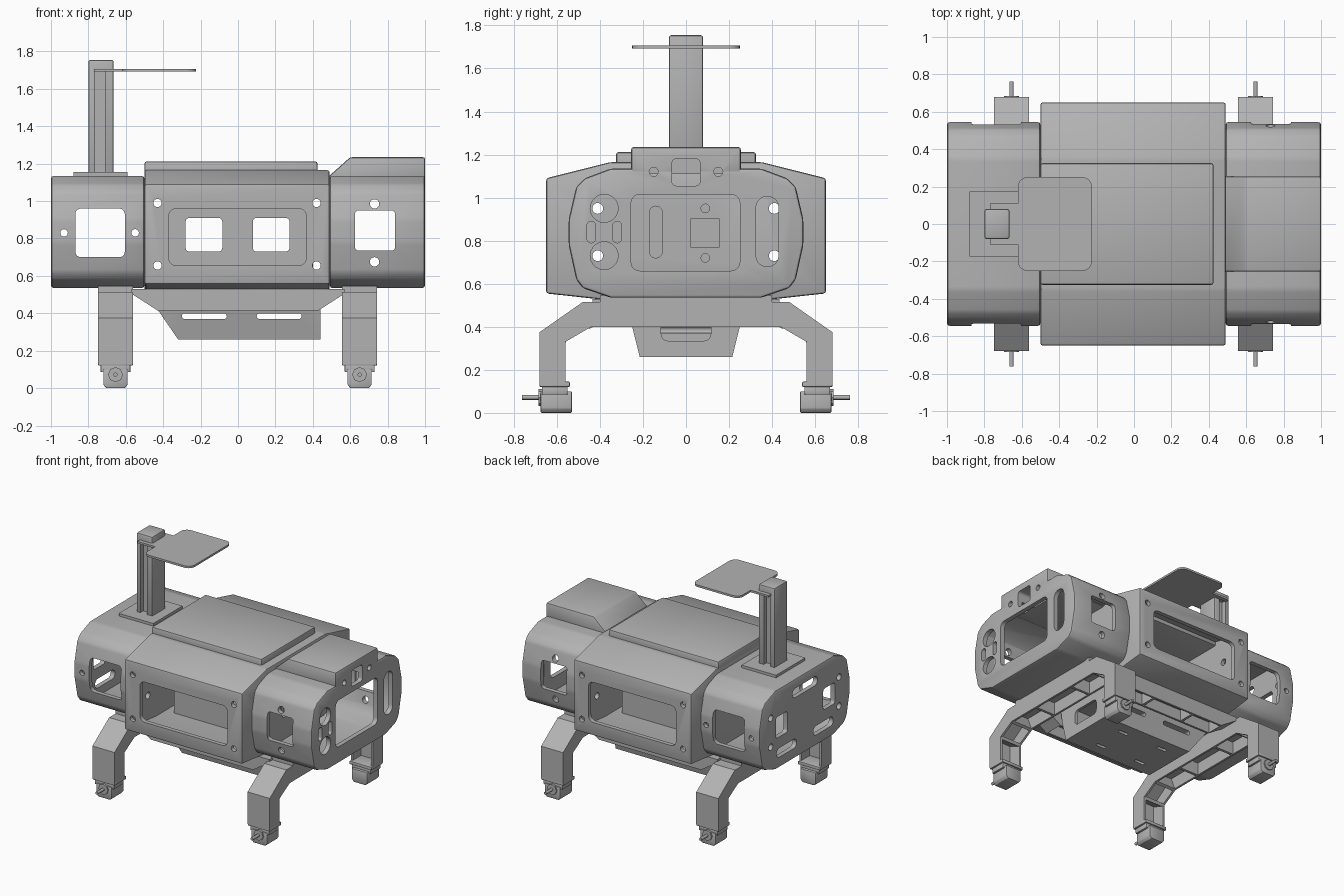
import bpy, bmesh, math
from mathutils import Vector

if "Cube" in bpy.data.objects:
    bpy.data.objects.remove(bpy.data.objects["Cube"], do_unlink=True)

grey = bpy.data.materials.new("plain_grey")
grey.use_nodes = True
grey.diffuse_color = (0.45, 0.45, 0.45, 1)
grey.node_tree.nodes["Principled BSDF"].inputs["Base Color"].default_value = grey.diffuse_color
parts = []


def add_mesh(name, bm, bevel=0):
    bmesh.ops.recalc_face_normals(bm, faces=bm.faces[:])
    if bevel:
        bmesh.ops.bevel(bm, geom=bm.edges[:], offset=bevel, segments=2,
                        profile=0.5, affect='EDGES', clamp_overlap=True)
    mesh = bpy.data.meshes.new(name)
    bm.to_mesh(mesh)
    bm.free()
    mesh.materials.append(grey)
    ob = bpy.data.objects.new(name, mesh)
    bpy.context.collection.objects.link(ob)
    parts.append(ob)
    return ob


def prism(name, pts, axis, a, b, bevel=0):
    """Extrude a 2D outline along an axis, from a to b."""
    place = {'x': lambda p, t: (t, p[0], p[1]),
             'y': lambda p, t: (p[0], t, p[1]),
             'z': lambda p, t: (p[0], p[1], t)}[axis]
    bm = bmesh.new()
    face = bm.faces.new([bm.verts.new(place(p, a)) for p in pts])
    ext = bmesh.ops.extrude_face_region(bm, geom=[face])
    shift = Vector(place((0, 0), b - a))
    bmesh.ops.translate(bm, vec=shift, verts=[v for v in ext['geom'] if isinstance(v, bmesh.types.BMVert)])
    return add_mesh(name, bm, bevel)


def rect(u0, u1, v0, v1, r=0.0):
    """Rectangle outline with rounded corners."""
    if not r:
        return [(u0, v0), (u1, v0), (u1, v1), (u0, v1)]
    corners = [(u1 - r, v1 - r), (u0 + r, v1 - r), (u0 + r, v0 + r), (u1 - r, v0 + r)]
    return [(c[0] + r * math.cos(t), c[1] + r * math.sin(t))
            for k, c in enumerate(corners)
            for t in [(k + s / 5) * math.pi / 2 for s in range(6)]]


def disc(u, v, r, n=20):
    return [(u + r * math.cos(math.tau * k / n), v + r * math.sin(math.tau * k / n)) for k in range(n)]


def box(name, x0, x1, y0, y1, z0, z1, bevel=0):
    return prism(name, rect(x0, x1, y0, y1), 'z', z0, z1, bevel)


def cut(ob, cuts):
    """Subtract (outline, axis, from, to) prisms and bake the result."""
    tools = []
    for c in cuts:
        tool = prism("cutter", *c)
        tool.hide_render = True
        parts.remove(tool)
        mod = ob.modifiers.new("cut", 'BOOLEAN')
        mod.operation, mod.solver, mod.object = 'DIFFERENCE', 'EXACT', tool
        tools.append(tool)
    dg = bpy.context.evaluated_depsgraph_get()
    dg.update()
    baked = bpy.data.meshes.new_from_object(ob.evaluated_get(dg))
    ob.modifiers.clear()
    ob.data = baked
    for tool in tools:
        bpy.data.objects.remove(tool, do_unlink=True)


def full(half):
    """Mirror a half outline across the centre line."""
    return half + [(-u, v) for u, v in reversed(half)]


def shrink(pts, f):
    return [(u * f, 0.84 + (v - 0.84) * f) for u, v in pts]


# Body outlines
end_outline = full([(0.35, 0.535), (0.48, 0.58), (0.51, 0.62), (0.545, 0.78),
                    (0.545, 0.90), (0.51, 1.05), (0.47, 1.09), (0.35, 1.135)])
mid_outline = full([(0.33, 0.52), (0.65, 0.555), (0.65, 1.09), (0.35, 1.165)])
bolt_spots = [(y, z) for y in (-0.41, 0.41) for z in (0.73, 0.95)]

# Rear shell with side windows and end plate openings
rear = prism("rear_shell", end_outline, 'x', -1, -0.5, 0.015)
rear_end = [rect(-0.15, 0.15, 0.995, 1.065, 0.034), rect(-0.36, -0.22, 0.77, 0.93, 0.02),
            rect(0.21, 0.35, 0.77, 0.93, 0.02), rect(-0.34, -0.10, 0.615, 0.685, 0.034),
            rect(0.10, 0.34, 0.615, 0.685, 0.034)]
rear_end += [disc(y, z, 0.025) for y, z in bolt_spots]
cut(rear, [(shrink(end_outline, 0.94), 'x', -0.965, -0.4),
           (rect(-0.87, -0.605, 0.70, 0.96, 0.03), 'y', -0.8, 0.8)]
    + [(disc(x, 0.83, 0.02), 'y', -0.8, 0.8) for x in (-0.93, -0.55)]
    + [(o, 'x', -1.1, -0.94) for o in rear_end])

# Front shell with large end window, round lamp holes and slots
front = prism("front_shell", end_outline, 'x', 0.49, 1, 0.015)
hump_holes = [(rect(-0.065, 0.065, 1.055, 1.18, 0.02), 'x', 0.85, 1.1)]
hump_holes += [(disc(y, 1.12, 0.021), 'x', 0.85, 1.1) for y in (-0.15, 0.15)]
front_end = [rect(-0.255, 0.25, 0.66, 1.015, 0.04), rect(0.325, 0.43, 0.68, 1.005, 0.05),
             disc(-0.38, 0.95, 0.065), disc(-0.38, 0.73, 0.065),
             rect(-0.46, -0.42, 0.79, 0.89, 0.019), rect(-0.34, -0.30, 0.79, 0.89, 0.019)]
cut(front, [(shrink(end_outline, 0.94), 'x', 0.4, 0.965),
            (rect(0.625, 0.84, 0.735, 0.95, 0.02), 'y', -0.8, 0.8)]
    + [(disc(0.73, z, 0.025), 'y', -0.8, 0.8) for z in (0.675, 0.985)]
    + [(o, 'x', 0.94, 1.1) for o in front_end] + hump_holes)

# Raised hump over the front shell
hump = prism("front_hump", [(0.46, 1.11), (0.60, 1.235), (1, 1.235), (1, 1.11)], 'y', -0.255, 0.255, 0.012)
cut(hump, hump_holes)

# Middle shell; its end walls act as bulkheads
middle = prism("middle_shell", mid_outline, 'x', -0.5, 0.49, 0.012)
bulkhead = [rect(-0.17, -0.11, 0.72, 0.96, 0.029), rect(0.02, 0.155, 0.77, 0.90),
            disc(0.09, 0.95, 0.02), disc(0.09, 0.72, 0.02)]
cut(middle, [(shrink(mid_outline, 0.95), 'x', -0.47, 0.46),
             (rect(-0.37, 0.365, 0.655, 0.96, 0.04), 'y', -0.8, 0.8)]
    + [(disc(x, z, 0.022), 'y', -0.8, 0.8) for x in (-0.43, 0.42) for z in (0.655, 0.99)]
    + [(disc(y, z, 0.025), 'x', -0.6, 0.6) for y, z in bolt_spots]
    + [(o, 'x', 0.42, 0.6) for o in bulkhead])

# Equipment case inside the middle shell
case = box("inner_case", -0.4, 0.4, -0.2, 0.2, 0.53, 0.97)
cut(case, [(rect(-0.38, 0.38, 0.56, 0.95), 'y', -0.18, 0.18)]
    + [(rect(x - 0.098, x + 0.098, 0.73, 0.91, 0.02), 'y', -0.3, 0.3) for x in (-0.182, 0.177)])

# Roof lid
box("roof_lid", -0.5, 0.425, -0.325, 0.325, 1.12, 1.212, 0.012)

# Mast with side grooves, foot plate and flat antenna panel
box("mast_plate", -0.88, -0.59, -0.175, 0.175, 1.125, 1.155)
mast = box("mast", -0.80, -0.665, -0.08, 0.08, 1.14, 1.755, 0.012)
cut(mast, [(rect(-0.765, -0.71, s - 0.035, s + 0.035), 'z', 1.1, 1.70) for s in (-0.08, 0.08)])
prism("antenna_panel", rect(-0.62, -0.225, -0.25, 0.25, 0.05), 'z', 1.692, 1.707)
for s in (-1, 1):
    box("panel_arm", -0.77, -0.6, s * 0.095 - 0.015, s * 0.095 + 0.015, 1.692, 1.707)
box("panel_bridge", -0.68, -0.6, -0.1, 0.1, 1.692, 1.707)

# Arched leg frames: outer skin, side flanges, ribs and feet
outer = full([(0.68, 0.13), (0.68, 0.375), (0.48, 0.515)])
under = full([(0.66, 0.13), (0.66, 0.365), (0.474, 0.495)])
inner = full([(0.56, 0.13), (0.56, 0.33), (0.44, 0.40)])
for x in (-0.655, 0.65):
    prism("leg_arch_skin", outer + under[::-1], 'x', x - 0.093, x + 0.093)
    for f in (x - 0.093, x + 0.077):
        prism("leg_arch_flange", outer + inner[::-1], 'x', f, f + 0.016)
    box("leg_mount_plate", x - 0.093, x + 0.093, -0.4, 0.4, 0.51, 0.545)
    for s in (-1, 1):
        ribs = [[(0.18, 0.40), (0.20, 0.40), (0.20, 0.505), (0.18, 0.505)],
                [(0.43, 0.40), (0.45, 0.39), (0.49, 0.49), (0.47, 0.50)],
                [(0.555, 0.335), (0.565, 0.315), (0.67, 0.36), (0.66, 0.375)]]
        for r in ribs:
            prism("leg_rib", [(s * y, z) for y, z in r], 'x', x - 0.085, x + 0.085)

        def span(a, b):
            return sorted((s * a, s * b))
        box("ankle_collar", x - 0.093, x + 0.093, *span(0.54, 0.68), 0.12, 0.145, 0.005)
        box("ankle_bracket", x - 0.08, x + 0.08, *span(0.55, 0.67), 0.085, 0.125, 0.005)
        foot = [(x - 0.05, 0), (x + 0.05, 0), (x + 0.065, 0.02), (x + 0.065, 0.1), (x - 0.065, 0.1), (x - 0.065, 0.02)]
        prism("foot_block", foot, 'y', *span(0.53, 0.675), 0.005)
        prism("axle_nut", disc(x, 0.072, 0.04, 8), 'y', *span(0.67, 0.685))
        prism("axle", disc(x, 0.072, 0.011, 16), 'y', *span(0.66, 0.762))

# Lengthwise beams between the arches, with pockets underneath
for y in (-0.36, 0.36):
    beam = prism("lengthwise_beam", [(-0.57, 0.53), (-0.57, 0.505), (-0.43, 0.415),
                                     (0.43, 0.415), (0.57, 0.505), (0.57, 0.53)], 'y', y - 0.075, y + 0.075)
    cut(beam, [(rect(a, b, y - 0.06, y + 0.06), 'z', 0.38, 0.50)
               for a, b in ((-0.43, -0.19), (-0.17, 0.16), (0.18, 0.43))])

# Belly tray, tapered towards the floor and the rear
bm = bmesh.new()
loops = [[bm.verts.new((x, y, z)) for x, y in rect(a, 0.44, -w, w)]
         for a, w, z in ((-0.32, 0.215, 0.26), (-0.43, 0.255, 0.42), (-0.50, 0.27, 0.53))]
bm.faces.new(loops[0])
bm.faces.new(loops[-1])
for low, high in zip(loops, loops[1:]):
    for k in range(4):
        n = (k + 1) % 4
        bm.faces.new((low[k], low[n], high[n], high[k]))
tray = add_mesh("belly_tray", bm)
cut(tray, [(rect(-0.28, 0.42, -0.195, 0.195), 'z', 0.28, 0.6)]
    + [(rect(a, a + 0.24, 0.37, 0.40, 0.014), 'y', -0.4, 0.4) for a in (-0.30, 0.10)]
    + [(rect(-0.115, 0.115, 0.335, 0.45, 0.03), 'x', 0.35, 0.6)]
    + [(rect(x - 0.04, x + 0.04, y - 0.012, y + 0.012, 0.011), 'z', 0.2, 0.3)
       for x in (-0.15, 0.2) for y in (-0.12, 0.12)])

# Shading
for ob in bpy.context.selected_objects:
    ob.select_set(False)
for ob in parts:
    ob.select_set(True)
bpy.context.view_layer.objects.active = parts[0]
bpy.ops.object.shade_smooth_by_angle(angle=math.radians(25))
